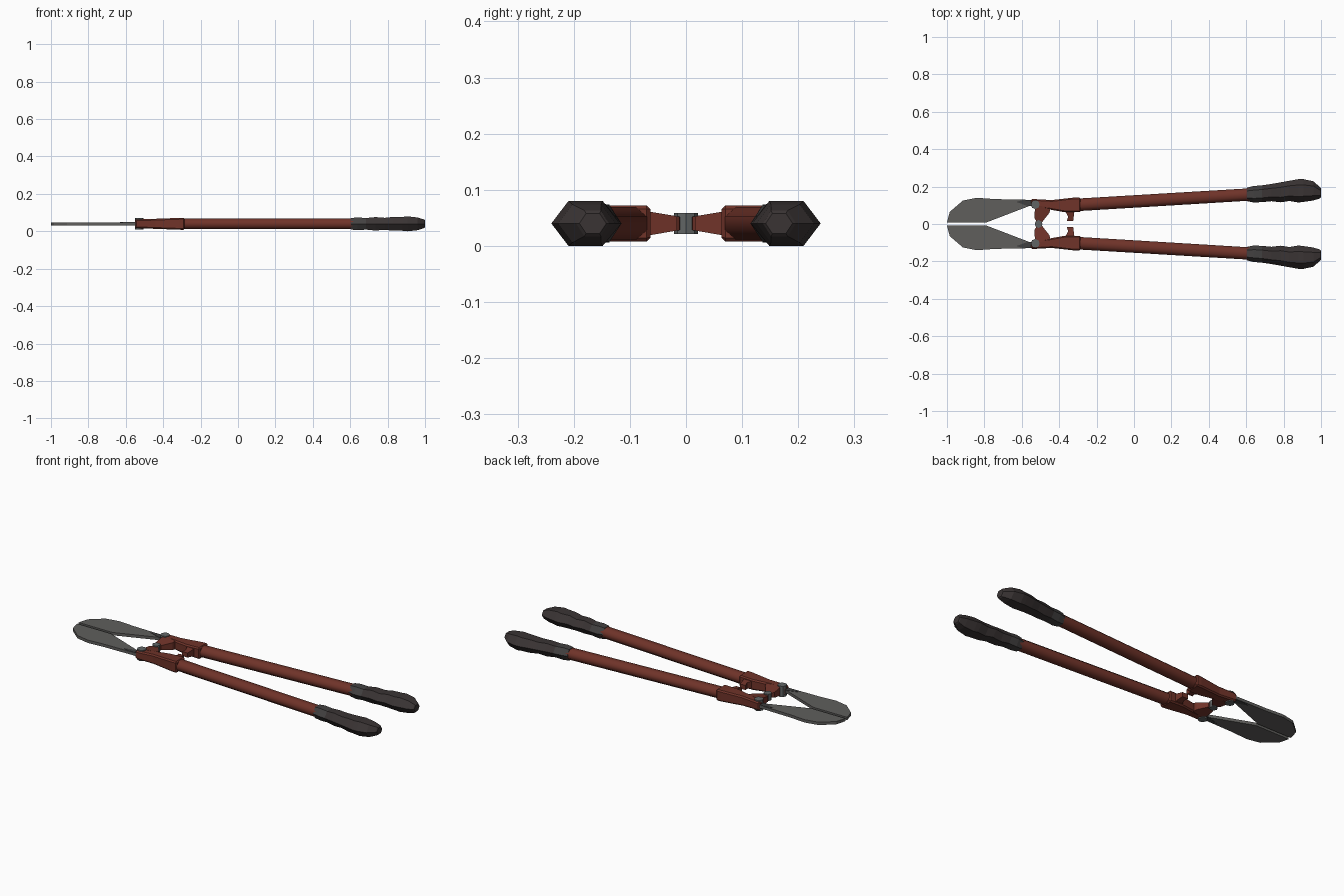
import bpy, bmesh, math

if "Cube" in bpy.data.objects:
    bpy.data.objects.remove(bpy.data.objects["Cube"])

ZC = 0.04  # mid-height of the whole tool


def material(name, rgb):
    m = bpy.data.materials.new(name)
    m.diffuse_color = (*rgb, 1)
    m.use_nodes = True
    m.node_tree.nodes["Principled BSDF"].inputs["Base Color"].default_value = m.diffuse_color
    return m


STEEL = material("blade steel", (0.115, 0.113, 0.108))
DARK = material("dark steel", (0.05, 0.05, 0.05))
RED = material("red paint", (0.16, 0.033, 0.022))
RUBBER = material("grip rubber", (0.042, 0.034, 0.034))
COLLAR = material("grip collar grey", (0.055, 0.052, 0.052))
BOLT = material("bolt metal", (0.12, 0.13, 0.13))


def finish(name, bm, mats, mirror=True, bevel=0):
    bmesh.ops.recalc_face_normals(bm, faces=bm.faces)
    me = bpy.data.meshes.new(name)
    bm.to_mesh(me)
    bm.free()
    for m in mats:
        me.materials.append(m)
    ob = bpy.data.objects.new(name, me)
    bpy.context.collection.objects.link(ob)
    if bevel:
        b = ob.modifiers.new("bevel", 'BEVEL')
        b.width, b.segments, b.limit_method = bevel, 1, 'ANGLE'
    if mirror:
        mod = ob.modifiers.new("mirror", 'MIRROR')
        mod.use_axis = (False, True, False)
        mod.use_mirror_merge = False
    return ob


def plate(name, outline, half, mat, **kw):
    """Prism about ZC; half(x, y) gives the half thickness."""
    bm = bmesh.new()
    top = [bm.verts.new((x, y, ZC + half(x, y))) for x, y in outline]
    bot = [bm.verts.new((x, y, ZC - half(x, y))) for x, y in outline]
    bm.faces.new(top)
    bm.faces.new(bot[::-1])
    n = len(outline)
    for i in range(n):
        j = (i + 1) % n
        bm.faces.new((top[i], bot[i], bot[j], top[j]))
    return finish(name, bm, [mat], **kw)


def loft(name, rings, sides, mats, phase=0.0, split_x=None):
    """Rings of (x, low y, high y, half height) joined into a tube."""
    bm = bmesh.new()
    zmax = max(math.sin(phase + math.tau * k / sides) for k in range(sides))
    ymax = max(math.cos(phase + math.tau * k / sides) for k in range(sides))
    loops = []
    for x, lo, hi, rz in rings:
        ring = []
        for k in range(sides):
            a = phase + math.tau * k / sides
            ring.append(bm.verts.new((x, (lo + hi) / 2 + (hi - lo) / 2 * math.cos(a) / ymax,
                                      ZC + rz * math.sin(a) / zmax)))
        loops.append(ring)
    for a, b in zip(loops, loops[1:]):
        for k in range(sides):
            j = (k + 1) % sides
            bm.faces.new((a[k], a[j], b[j], b[k]))
    bm.faces.new(loops[0])
    bm.faces.new(loops[-1])
    if split_x is not None:
        for f in bm.faces:
            f.material_index = 0 if f.calc_center_median().x > split_x else 1
    return finish(name, bm, mats)


# Cutting blades
plate("blade", [(-1, 0.008), (-0.985, 0.065), (-0.915, 0.125), (-0.84, 0.14), (-0.74, 0.133),
                (-0.5, 0.128), (-0.5, 0.098), (-0.555, 0.098), (-0.79, 0.008)],
      lambda x, y: 0.008, STEEL)
# Dark shoulder where each blade enters the head
plate("blade_shoulder", [(-0.63, 0.118), (-0.6, 0.127), (-0.54, 0.127), (-0.54, 0.098), (-0.565, 0.095)],
      lambda x, y: 0.0095, DARK)

# Handle heads, with pivot lug and stop tab
plate("handle_head", [(-0.55, 0.134), (-0.44, 0.128), (-0.315, 0.142), (-0.285, 0.142),
                      (-0.285, 0.063), (-0.37, 0.063), (-0.455, 0.078), (-0.55, 0.09)],
      lambda x, y: 0.023 + (x + 0.55) * 0.036, RED, bevel=0.007)


def lug_half(x, y):
    return 0.01 + y * 0.17


plate("pivot_lug", [(-0.54, 0.1), (-0.53, 0.085), (-0.532, 0.03), (-0.515, 0.006), (-0.49, 0.012),
                    (-0.452, 0.06), (-0.445, 0.09)], lug_half, RED)
plate("stop_tab", [(-0.375, 0.08), (-0.352, 0.04), (-0.36, 0.016), (-0.325, 0.016),
                   (-0.318, 0.075)], lug_half, RED)

# Handle tubes
tube = loft("handle_tube", [(-0.3, 0.069, 0.136, 0.029), (0.64, 0.126, 0.192, 0.029)],
            8, [RED], math.pi / 8)
for f in tube.data.polygons:
    f.use_smooth = len(f.vertices) == 4

# Rubber grips with finger ridges
loft("grip", [(0.605, 0.122, 0.195, 0.031), (0.64, 0.115, 0.203, 0.034), (0.685, 0.117, 0.207, 0.031),
              (0.735, 0.122, 0.214, 0.036), (0.785, 0.116, 0.223, 0.032), (0.83, 0.123, 0.231, 0.037),
              (0.88, 0.115, 0.24, 0.037), (0.905, 0.118, 0.24, 0.04), (0.96, 0.126, 0.228, 0.034),
              (0.995, 0.137, 0.196, 0.023), (1.0, 0.142, 0.19, 0.018)],
     6, [RUBBER, COLLAR], 0, 0.67)


# Pivot bolts
def bolt(name, x, y, r, half, mirror):
    pts = [(x + r * math.cos(k * math.pi / 4), y + r * math.sin(k * math.pi / 4)) for k in range(8)]
    plate(name, pts, lambda a, b: half, BOLT, mirror=mirror)


bolt("blade_bolt", -0.528, 0.104, 0.024, 0.03, True)
bolt("centre_bolt", -0.51, 0, 0.021, 0.019, False)
